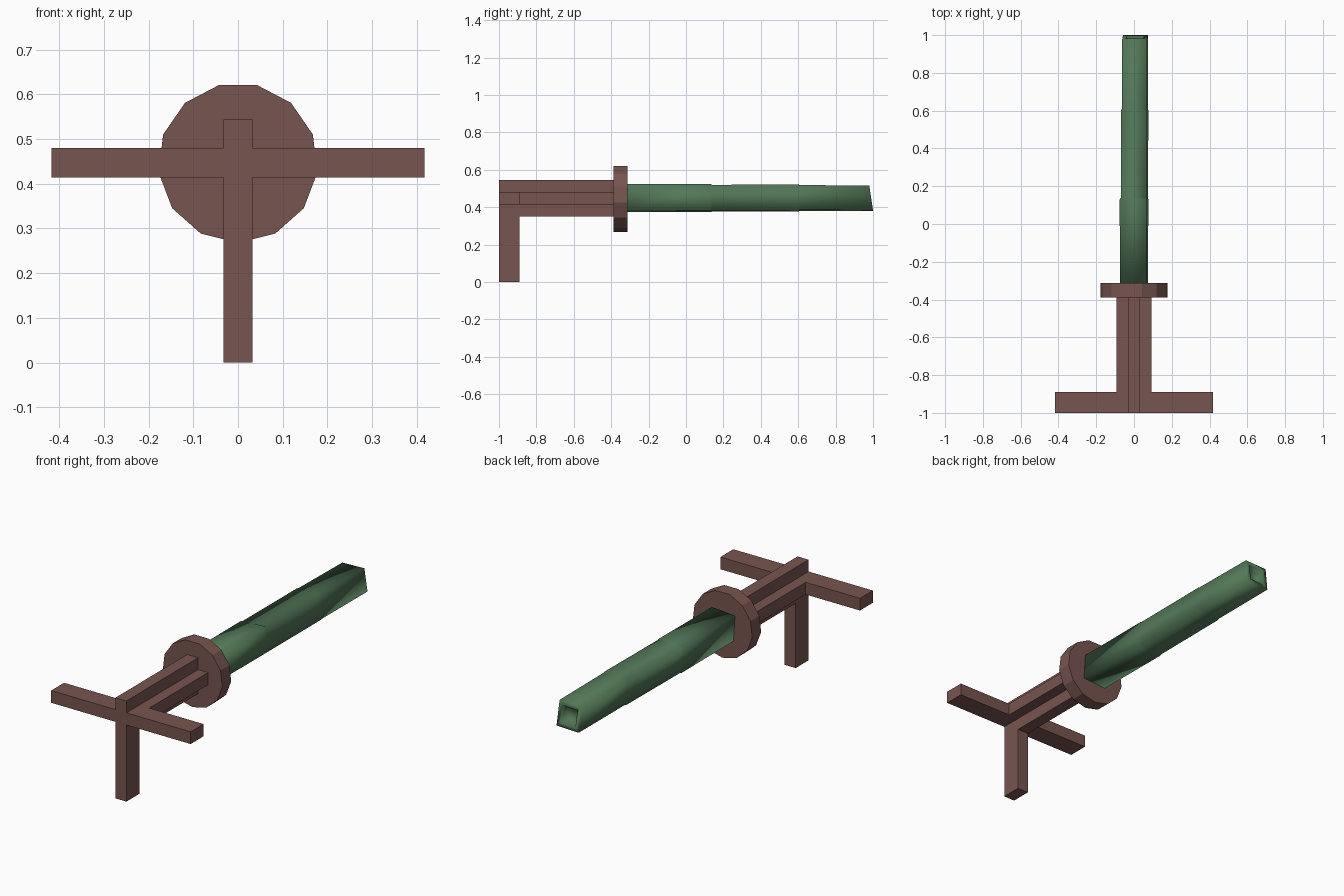
import bpy, bmesh, math
from mathutils import Vector

if "Cube" in bpy.data.objects:
    bpy.data.objects.remove(bpy.data.objects["Cube"])


def material(name, rgb):
    m = bpy.data.materials.new(name)
    m.diffuse_color = (*rgb, 1)
    m.use_nodes = True
    m.node_tree.nodes["Principled BSDF"].inputs["Base Color"].default_value = m.diffuse_color
    return m


BROWN = material("brown", (0.185, 0.09, 0.078))
GREEN = material("green", (0.085, 0.185, 0.095))
ZC = 0.447  # height of the long axis


def finish(name, bm, mat, smooth=False):
    bmesh.ops.recalc_face_normals(bm, faces=bm.faces[:])
    for f in bm.faces:
        f.smooth = smooth
    me = bpy.data.meshes.new(name)
    bm.to_mesh(me)
    bm.free()
    me.materials.append(mat)
    ob = bpy.data.objects.new(name, me)
    bpy.context.collection.objects.link(ob)
    return ob


def prism(name, profile, y0, y1, mat):
    """Extrude an (x, z) profile along y."""
    bm = bmesh.new()
    face = bm.faces.new([bm.verts.new((x, y0, z)) for x, z in profile])
    ext = bmesh.ops.extrude_face_region(bm, geom=[face], use_keep_orig=True)
    for v in ext["geom"]:
        if isinstance(v, bmesh.types.BMVert):
            v.co.y = y1
    return finish(name, bm, mat)


def plus(arm, low, high, t=0.033):
    """Cross outline: side arms of half-length arm, upright from low to high."""
    right = [(t, low), (t, ZC - t), (arm, ZC - t), (arm, ZC + t), (t, ZC + t), (t, high)]
    return right + [(-x, z) for x, z in reversed(right)]


# Front cross with its standing leg, ribbed handle, and 13-sided guard
prism("front_cross", plus(0.417, 0.0, 0.544), -1.0, -0.89, BROWN)
prism("handle", plus(0.093, 0.35, 0.544), -0.89, -0.385, BROWN)
R = 0.179
guard = [(R * math.cos(a), ZC + R * math.sin(a))
         for a in (-math.pi / 2 + i * math.tau / 13 for i in range(13))]
prism("guard", guard, -0.388, -0.312, BROWN)

# Square blade: lofted rings (y, x centre, z centre, half side, turn in degrees, tip slant)
rings = [(-0.312, 0.0, 0.449, 0.070, 4, 0),
         (0.13, 0.0, 0.449, 0.071, 4, 0),
         (0.14, 0.002, 0.448, 0.069, 2, 0),
         (0.60, 0.004, 0.449, 0.069, 3, 0),
         (0.61, 0.005, 0.449, 0.067, 2, 0),
         (0.99, 0.006, 0.447, 0.066, 2, 0.01),
         (0.99, 0.006, 0.447, 0.044, 2, 0.007),   # rim of the hollow tip
         (0.95, 0.006, 0.447, 0.040, 2, 0)]       # floor of the hollow
bm = bmesh.new()
loops = []
for y, cx, cz, h, turn, slant in rings:
    loop = []
    for sx, sz in ((-1, -1), (1, -1), (1, 1), (-1, 1)):
        a = math.radians(turn)
        x = h * (sx * math.cos(a) - sz * math.sin(a))
        z = h * (sx * math.sin(a) + sz * math.cos(a))
        loop.append(bm.verts.new(Vector((cx + x, y - sz * slant, cz + z))))
    loops.append(loop)
for a, b in zip(loops, loops[1:]):
    for i in range(4):
        j = (i + 1) % 4
        bm.faces.new((a[i], a[j], b[j], b[i]))
bm.faces.new(loops[0])
bm.faces.new(loops[-1])
finish("blade", bm, GREEN, smooth=True)
